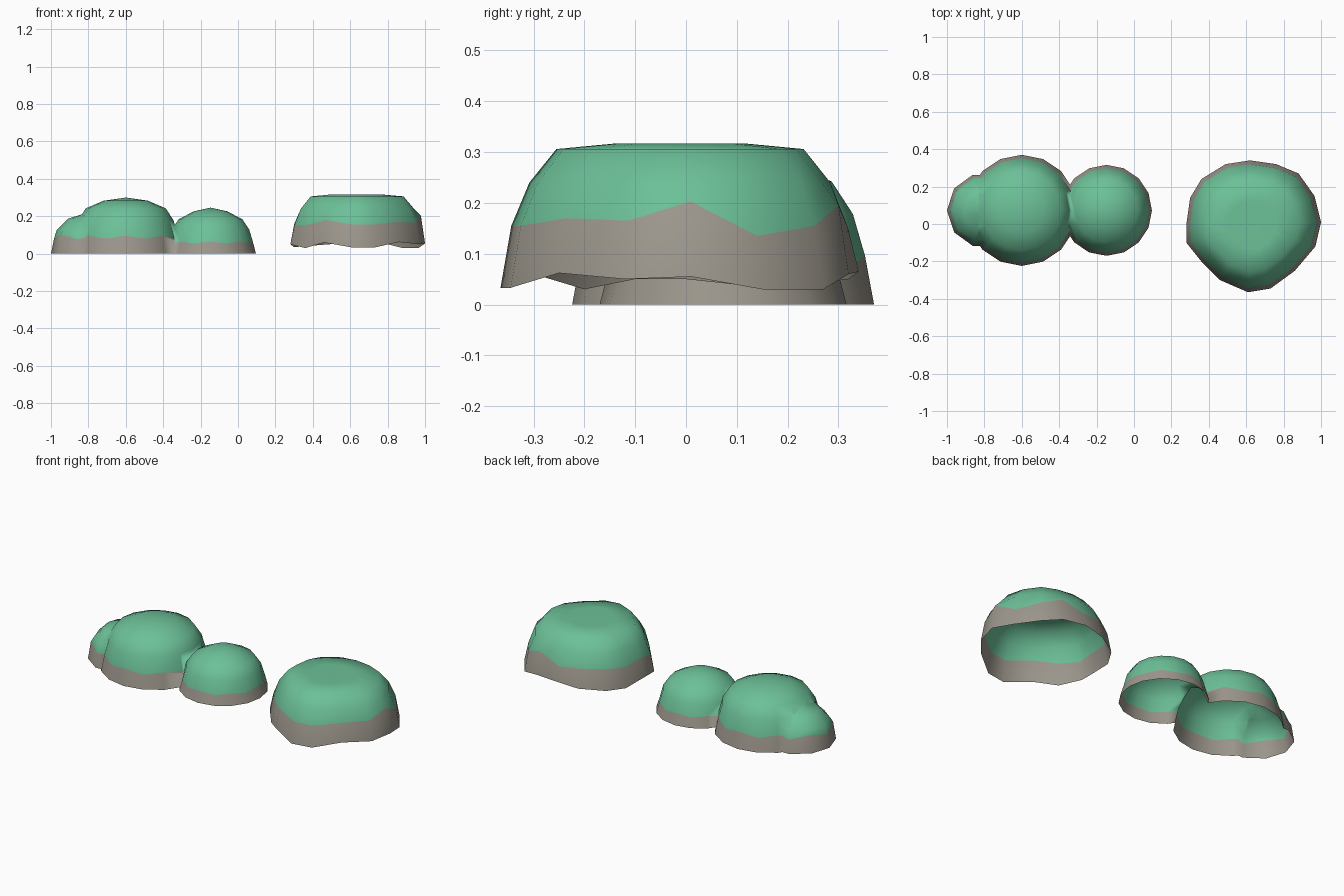
import bpy, bmesh, math

if "Cube" in bpy.data.objects:
    bpy.data.objects.remove(bpy.data.objects["Cube"])


def material(name, rgb):
    m = bpy.data.materials.new(name)
    m.diffuse_color = (*rgb, 1)
    m.use_nodes = True
    m.node_tree.nodes["Principled BSDF"].inputs["Base Color"].default_value = m.diffuse_color
    return m


MATS = [material("leaf green", (0.15, 0.53, 0.315)),
        material("stone grey", (0.335, 0.31, 0.265))]


def make_object(name, bm):
    me = bpy.data.meshes.new(name)
    bm.to_mesh(me)
    bm.free()
    for m in MATS:
        me.materials.append(m)
    ob = bpy.data.objects.new(name, me)
    bpy.context.collection.objects.link(ob)
    return ob


def loft(rings, apex, stone_rows, close=False):
    """Stack rings of points, cap with an apex; the lowest rows are stone."""
    bm = bmesh.new()
    rows = [[bm.verts.new(p) for p in ring] for ring in rings]
    n = len(rows[0])
    for i, (a, b) in enumerate(zip(rows, rows[1:])):
        for j in range(n):
            k = (j + 1) % n
            f = bm.faces.new((a[j], a[k], b[k], b[j]))
            f.material_index = 1 if i < stone_rows else 0
    tip = bm.verts.new(apex)
    for j in range(n):
        bm.faces.new((rows[-1][j], rows[-1][(j + 1) % n], tip))
    if close:
        bm.faces.new(list(reversed(rows[0])))
    for f in bm.faces:
        f.smooth = True
    return bm


def dome(name, cx, cy, rx, ry, sides, profile, top, wave, skirt):
    """Closed dome; profile holds (radius factor, z), second entry is the wavy colour line."""
    rings = []
    for i, (s, z) in enumerate([(profile[0][0], -skirt)] + profile):
        ring = []
        for j in range(sides):
            a = 2 * math.pi * j / sides
            dz = wave * (-1) ** j if i == 2 else 0
            ring.append((cx + rx * s * math.cos(a), cy + ry * s * math.sin(a), z + dz))
        rings.append(ring)
    return make_object(name, loft(rings, (cx, cy, top), 2, True))


# Low mound: three domes merged into one open shell
mound = dome("mound", -0.6, 0.073, 0.297, 0.297, 16,
             [(1, 0), (0.94, 0.088), (0.86, 0.178), (0.72, 0.242), (0.40, 0.283)],
             0.30, 0.008, 0.05)
lobes = [
    dome("right_lobe", -0.147, 0.073, 0.243, 0.243, 16,
         [(1, 0), (0.93, 0.06), (0.85, 0.13), (0.70, 0.184), (0.37, 0.226)],
         0.246, 0.005, 0.06),
    dome("left_lobe", -0.8, 0.073, 0.2, 0.2, 10,
         [(1, 0), (0.92, 0.09), (0.85, 0.125), (0.55, 0.186)],
         0.222, 0.012, 0.07)]
for lobe in lobes:
    mod = mound.modifiers.new("join", "BOOLEAN")
    mod.operation = "UNION"
    mod.solver = "EXACT"
    mod.object = lobe
merged = bpy.data.meshes.new_from_object(
    mound.evaluated_get(bpy.context.evaluated_depsgraph_get()))
mound.modifiers.clear()
mound.data = merged
for lobe in lobes:
    bpy.data.objects.remove(lobe)

# Cut the mound open at the ground
bm = bmesh.new()
bm.from_mesh(merged)
bmesh.ops.bisect_plane(bm, geom=bm.verts[:] + bm.edges[:] + bm.faces[:],
                       plane_co=(0, 0, 0), plane_no=(0, 0, 1), clear_inner=True)
bmesh.ops.remove_doubles(bm, verts=bm.verts[:], dist=0.002)
for f in bm.faces:
    f.smooth = True
bm.to_mesh(merged)
bm.free()

# Flat-topped boulder: irregular rim as (x, y, rim z, colour line z)
OUTLINE = [(1.0, .01, .055, .203), (.965, .15, .03, .135), (.88, .27, .03, .155),
           (.76, .32, .06, .195), (.62, .34, .065, .15), (.49, .32, .05, .16),
           (.36, .24, .04, .16), (.30, .14, .035, .15), (.28, 0, .05, .16),
           (.28, -.1, .05, .15), (.36, -.2, .03, .155), (.46, -.30, .06, .18),
           (.61, -.365, .033, .155), (.73, -.345, .033, .155),
           (.86, -.25, .062, .17), (.97, -.12, .05, .165)]
CX, CY = 0.63, -0.01


def scaled(s, z):
    return [(CX + (x - CX) * s, CY + (y - CY) * s, z) for x, y, _, _ in OUTLINE]


rim = [(x, y, z) for x, y, z, _ in OUTLINE]
band = [(*p[:2], o[3]) for p, o in zip(scaled(0.94, 0), OUTLINE)]
boulder = make_object("boulder", loft(
    [rim, band, scaled(0.84, 0.24), scaled(0.69, 0.306), scaled(0.36, 0.317)],
    (CX, CY, 0.303), 1))
